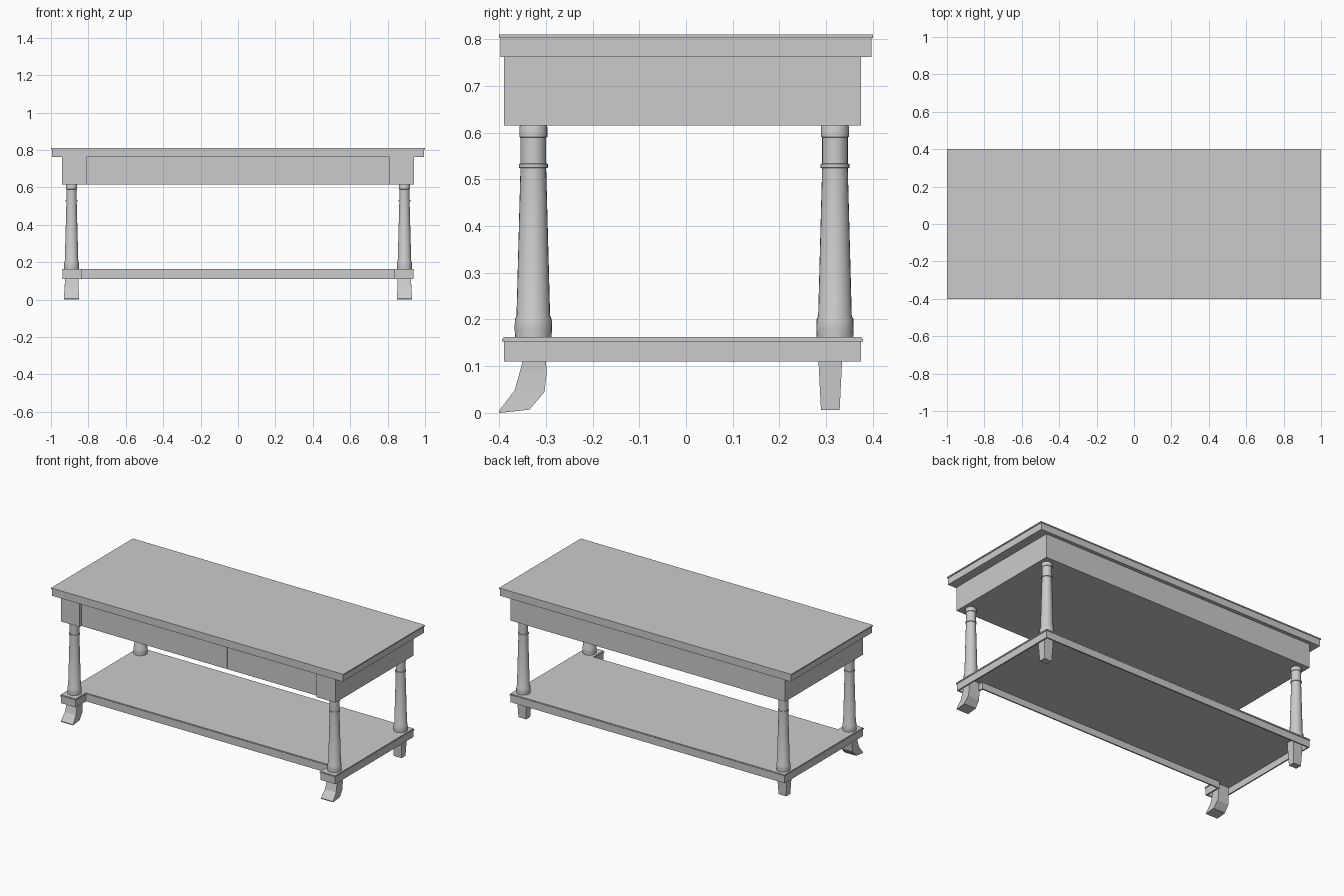
import bpy, bmesh, math

if "Cube" in bpy.data.objects:
    bpy.data.objects.remove(bpy.data.objects["Cube"])

def finish(name, bm):
    bmesh.ops.recalc_face_normals(bm, faces=bm.faces)
    me = bpy.data.meshes.new(name)
    bm.to_mesh(me)
    bm.free()
    ob = bpy.data.objects.new(name, me)
    bpy.context.collection.objects.link(ob)
    return ob

def prism(name, outline, z0, z1):
    bm = bmesh.new()
    face = bm.faces.new([bm.verts.new((x, y, z0)) for x, y in outline])
    ext = bmesh.ops.extrude_face_region(bm, geom=[face])
    verts = [v for v in ext["geom"] if isinstance(v, bmesh.types.BMVert)]
    bmesh.ops.translate(bm, verts=verts, vec=(0, 0, z1 - z0))
    return finish(name, bm)

def rect(x0, x1, y0, y1):
    return [(x0, y0), (x1, y0), (x1, y1), (x0, y1)]

def loft(name, sections):
    bm = bmesh.new()
    rings = [[bm.verts.new(p) for p in s] for s in sections]
    n = len(rings[0])
    for a, b in zip(rings, rings[1:]):
        for i in range(n):
            j = (i + 1) % n
            bm.faces.new((a[i], a[j], b[j], b[i]))
    bm.faces.new(rings[0])
    bm.faces.new(rings[-1])
    return finish(name, bm)

# Table top with thin overhanging lip
prism("table_top", rect(-0.995, 0.995, -0.397, 0.397), 0.762, 0.804)
prism("table_top_lip", rect(-1, 1, -0.4, 0.4), 0.803, 0.81)

# Apron with projecting front corner blocks
A, B = 0.94, 0.81
prism("apron", [(-A, -0.39), (-B, -0.39), (-B, -0.373), (B, -0.373),
                (B, -0.39), (A, -0.39), (A, 0.375), (-A, 0.375)], 0.615, 0.762)
prism("drawer_front", rect(-0.193, 0.191, -0.379, -0.37), 0.625, 0.757)

# Lower shelf: notched outline, inset by d
def shelf_outline(d):
    x, n, f, m, b = 0.938 - d, 0.838 + d, -0.39 + d, -0.29 + d, 0.375 - d
    return [(-x, f), (-n, f), (-n, m), (n, m), (n, f), (x, f), (x, b), (-x, b)]

prism("shelf_board", shelf_outline(0.0), 0.15, 0.155)
prism("shelf_lip", shelf_outline(-0.004), 0.153, 0.158)
prism("shelf_upper_edge", shelf_outline(-0.001), 0.157, 0.163)

# Hollow rim under the shelf
bm = bmesh.new()
loops = [[bm.verts.new((x, y, z)) for x, y in shelf_outline(d)]
         for d, z in ((0, 0.152), (0, 0.11), (0.008, 0.11), (0.008, 0.152))]
for a, b in zip(loops, loops[1:] + loops[:1]):
    for i in range(8):
        j = (i + 1) % 8
        bm.faces.new((a[i], a[j], b[j], b[i]))
finish("shelf_rim", bm)

# Turned columns (radius, height)
COLUMN = [(0.039, 0.16), (0.040, 0.18), (0.0395, 0.2), (0.036, 0.208), (0.0275, 0.524),
          (0.031, 0.525), (0.031, 0.533), (0.0275, 0.534), (0.0275, 0.59),
          (0.030, 0.591), (0.030, 0.612), (0.028, 0.617)]
SIDES = 24
# Front foot profile: (front y, front z, back y, back z, half width)
FRONT_FOOT = [(-0.400, 0.0, -0.398, 0.0, 0.041), (-0.400, 0.005, -0.335, 0.007, 0.041),
              (-0.367, 0.048, -0.303, 0.045, 0.038), (-0.358, 0.08, -0.298, 0.088, 0.036),
              (-0.350, 0.11, -0.300, 0.11, 0.036), (-0.350, 0.151, -0.300, 0.151, 0.036)]

for side, sx in (("left", -1), ("right", 1)):
    cx = 0.89 * sx
    for end, cy in (("front", -0.327), ("back", 0.319)):
        leg = loft(f"{end}_{side}_column", [
            [(cx + r * math.cos(2 * math.pi * i / SIDES),
              cy + r * math.sin(2 * math.pi * i / SIDES), z) for i in range(SIDES)]
            for r, z in COLUMN])
        bpy.ops.object.select_all(action="DESELECT")
        leg.select_set(True)
        bpy.context.view_layer.objects.active = leg
        bpy.ops.object.shade_smooth_by_angle(angle=math.radians(30))
    # Curved front foot
    loft(f"front_{side}_foot", [
        [(cx - w, yf, zf), (cx + w, yf, zf), (cx + w, yb, zb), (cx - w, yb, zb)]
        for yf, zf, yb, zb, w in FRONT_FOOT])
    # Tapered back foot
    loft(f"back_{side}_foot", [
        [(cx + u * w, 0.309 + v * h, z) for u, v in ((-1, -1), (1, -1), (1, 1), (-1, 1))]
        for w, h, z in ((0.026, 0.02, 0.006), (0.031, 0.025, 0.105), (0.031, 0.025, 0.151))])
